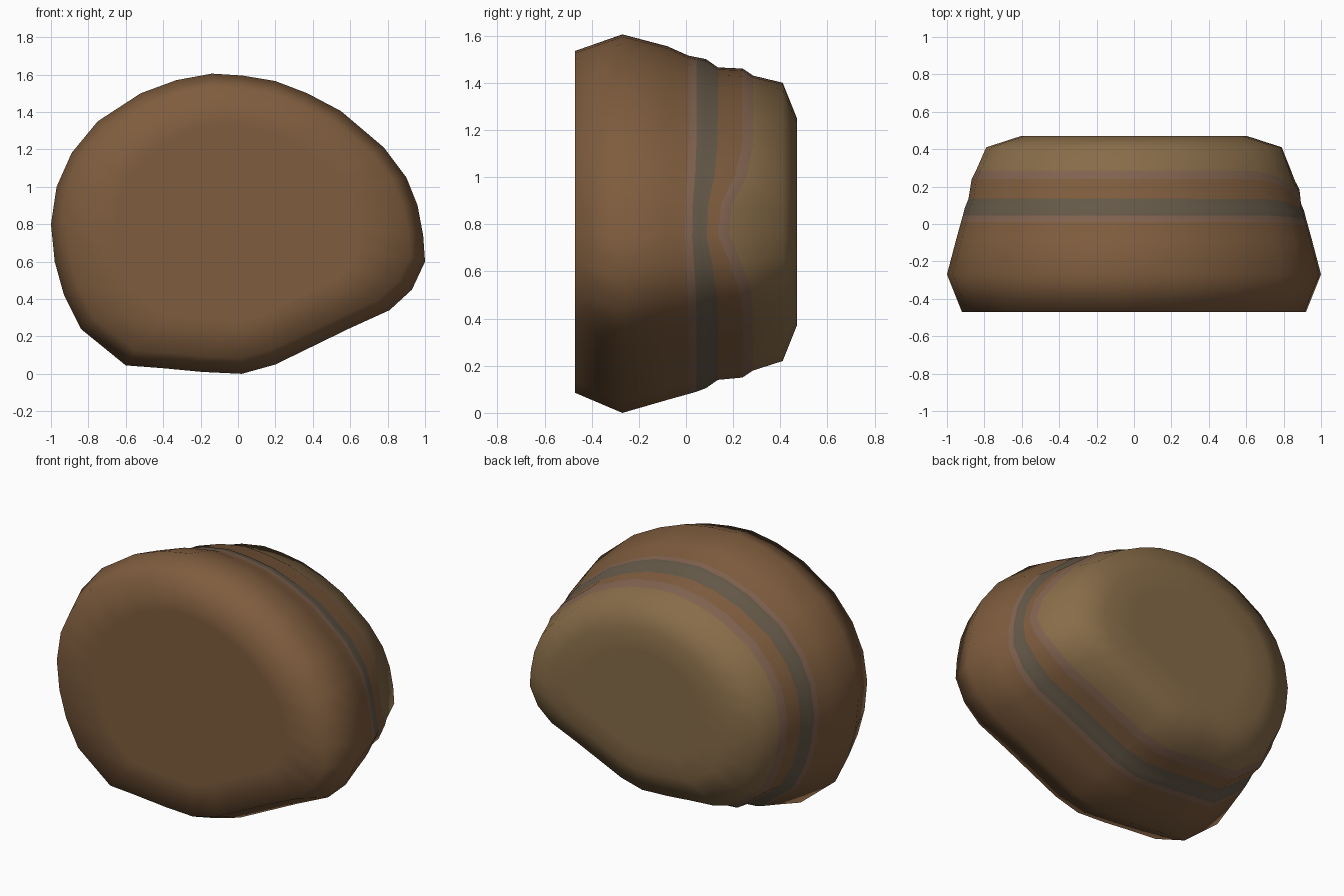
import bpy, bmesh, math

if "Cube" in bpy.data.objects:
    bpy.data.objects.remove(bpy.data.objects["Cube"])

# widest outline of the stone (x, z), seen from the front
OUTLINE = [(-1, .8), (-.97, 1.0), (-.89, 1.18), (-.75, 1.35), (-.52, 1.5), (-.33, 1.57),
           (-.14, 1.605), (.02, 1.595), (.2, 1.565), (.37, 1.5), (.55, 1.405), (.78, 1.21),
           (.9, 1.05), (.96, .9), (.99, .74), (1, .6), (.93, .45), (.81, .34), (.59, .24),
           (.2, .05), (.02, 0), (-.19, .01), (-.4, .03), (-.6, .045), (-.84, .24),
           (-.93, .42), (-.98, .6)]
HEIGHT = 1.605

# sections front to back: y, half width, bottom, top, forward bend on the right, material
BROWN, PINK, GREY, TAN = range(4)
SECTIONS = [
    (-.47, .65, .28, 1.33, 0, BROWN),
    (-.47, .92, .085, 1.535, 0, BROWN),
    (-.27, 1, 0, 1.605, 0, BROWN),
    (-.08, .95, .055, 1.555, 0, BROWN),
    (.01, .925, .08, 1.515, .015, PINK),
    (.045, .915, .09, 1.508, .02, GREY),
    (.085, .905, .105, 1.5, .03, GREY),
    (.135, .885, .14, 1.465, .05, BROWN),
    (.24, .868, .15, 1.46, .11, PINK),
    (.285, .845, .18, 1.43, .11, TAN),
    (.41, .79, .22, 1.4, 0, TAN),
    (.47, .605, .37, 1.25, 0, TAN),
    (.47, .42, .5, 1.12, 0, TAN),
]


def material(name, rgb):
    m = bpy.data.materials.new(name)
    m.diffuse_color = (*rgb, 1)
    m.use_nodes = True
    m.node_tree.nodes["Principled BSDF"].inputs["Base Color"].default_value = m.diffuse_color
    return m


def section_points(y, half, low, high, bend):
    for x, z in OUTLINE:
        angle = math.atan2(z - .8, x)
        b = bend * math.exp(-(angle / .24) ** 2)
        yield (x * (half + b * .3), y - b, low + z / HEIGHT * (high - low))


# banded stone body, lofted through the sections
bm = bmesh.new()
rings = [[bm.verts.new(p) for p in section_points(*s[:5])] for s in SECTIONS]
n = len(OUTLINE)
for s, a, b in zip(SECTIONS, rings, rings[1:]):
    for i in range(n):
        j = (i + 1) % n
        bm.faces.new((a[i], a[j], b[j], b[i])).material_index = s[5]

# front and back flats
bm.faces.new(rings[0]).material_index = BROWN
bm.faces.new(rings[-1]).material_index = TAN
bmesh.ops.recalc_face_normals(bm, faces=bm.faces)
for f in bm.faces:
    f.smooth = True

mesh = bpy.data.meshes.new("banded_stone")
bm.to_mesh(mesh)
bm.free()
for name, rgb in [("brown_rock", (.21, .108, .048)), ("pink_band", (.22, .125, .08)),
                  ("grey_band", (.13, .1, .066)), ("tan_rock", (.245, .15, .066))]:
    mesh.materials.append(material(name, rgb))
stone = bpy.data.objects.new("banded_stone", mesh)
bpy.context.collection.objects.link(stone)
